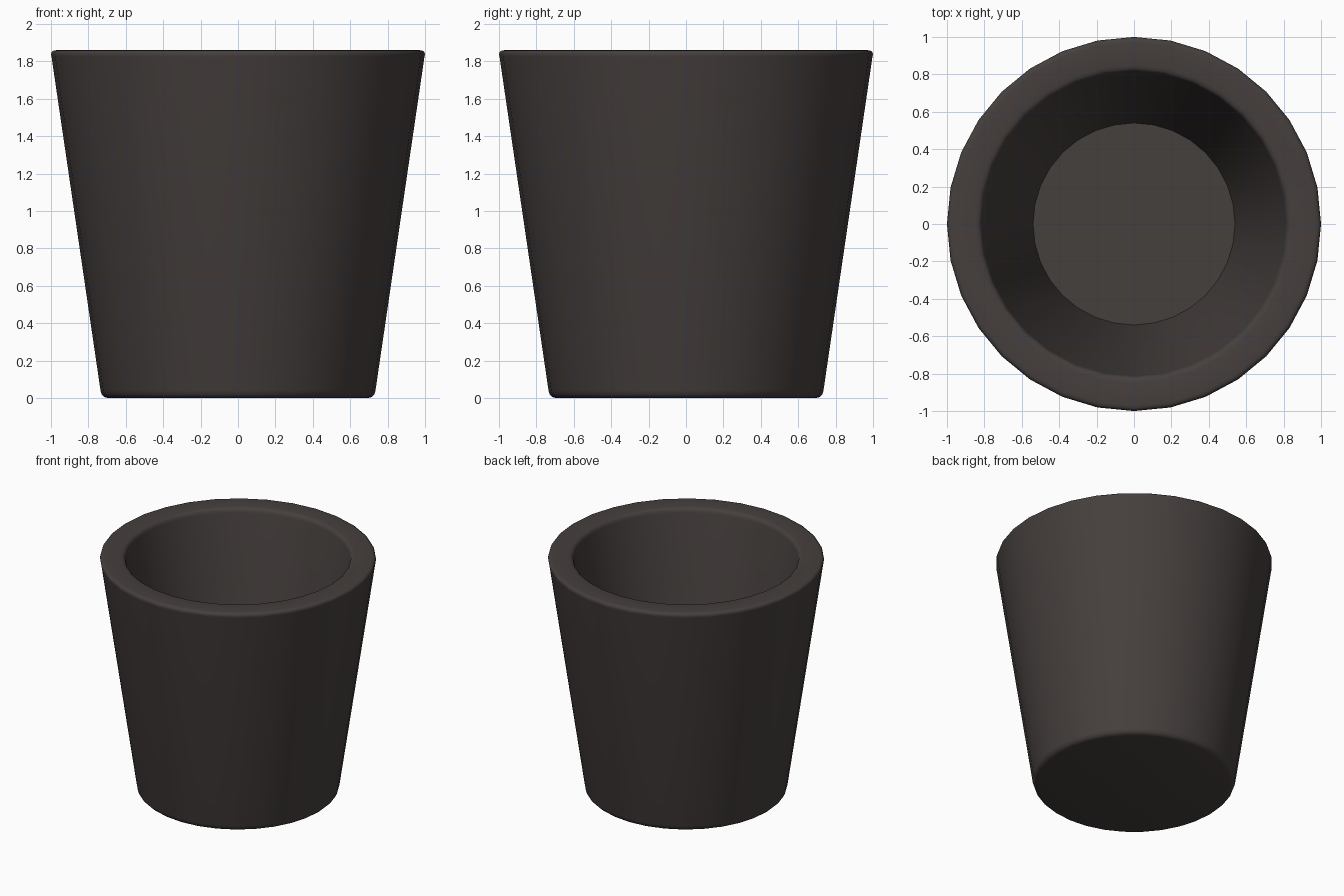
import bpy, bmesh, math

if "Cube" in bpy.data.objects:
    bpy.data.objects.remove(bpy.data.objects["Cube"])

SEGMENTS = 32

# Closed wall profile (radius, height), from the base centre round to the cavity floor centre
profile = [
    (0.0, 0.0), (0.695, 0.0), (0.714, 0.005), (0.728, 0.018), (0.735, 0.04),   # base, rounded foot
    (0.997, 1.825), (1.0, 1.838), (0.995, 1.851), (0.985, 1.858), (0.97, 1.86),  # outer wall, rim edge
    (0.85, 1.86), (0.832, 1.856), (0.82, 1.846), (0.814, 1.825),               # flat rim, inner edge
    (0.54, 0.15), (0.0, 0.15),                                                 # inner wall, floor
]

# Lathe the profile around z
bm = bmesh.new()
verts = [bm.verts.new((r, 0, z)) for r, z in profile]
edges = [bm.edges.new(pair) for pair in zip(verts, verts[1:])]
bmesh.ops.spin(bm, geom=verts + edges, cent=(0, 0, 0), axis=(0, 0, 1),
               angle=2 * math.pi, steps=SEGMENTS, use_duplicate=False)
bmesh.ops.remove_doubles(bm, verts=bm.verts, dist=1e-4)
bmesh.ops.recalc_face_normals(bm, faces=bm.faces)
mesh = bpy.data.meshes.new("pot")
bm.to_mesh(mesh)
bm.free()

pot = bpy.data.objects.new("pot", mesh)
bpy.context.collection.objects.link(pot)

# Smooth walls, sharp floor edge
bpy.context.view_layer.objects.active = pot
pot.select_set(True)
bpy.ops.object.shade_smooth_by_angle(angle=math.radians(40))

# Dark brown-grey finish
mat = bpy.data.materials.new("dark_clay")
mat.diffuse_color = (0.06, 0.05, 0.047, 1)
mat.use_nodes = True
mat.node_tree.nodes["Principled BSDF"].inputs["Base Color"].default_value = mat.diffuse_color
mesh.materials.append(mat)
